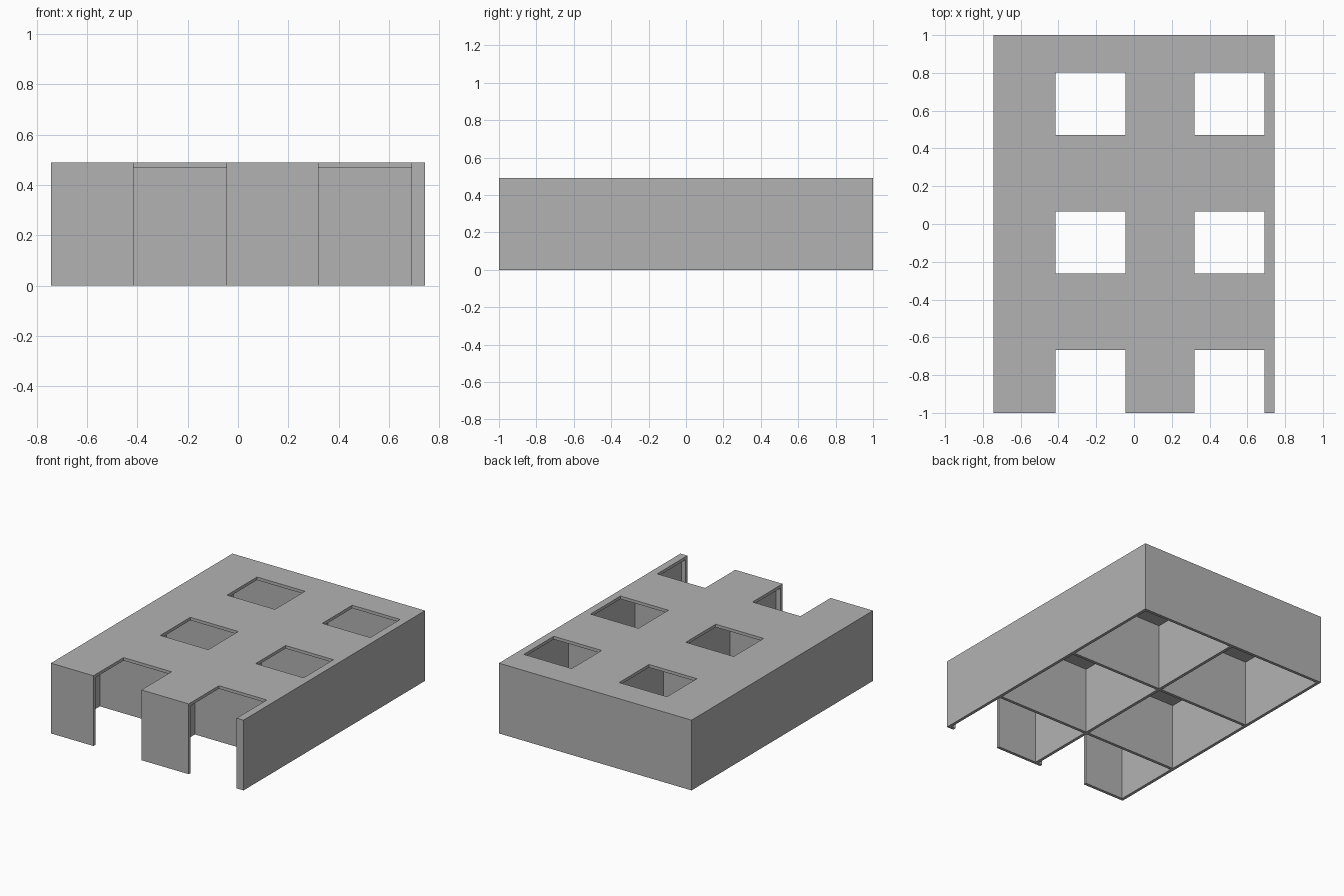
import bpy
import bmesh

if "Cube" in bpy.data.objects:
    bpy.data.objects.remove(bpy.data.objects["Cube"], do_unlink=True)

HALF_X, HALF_Y, HEIGHT = 0.743, 1.0, 0.49
WALL = 0.021
PITCH = 0.735
MARGIN = 0.1


def boxes_object(name, boxes):
    """Mesh object made of boxes given as (low corner, high corner)."""
    bm = bmesh.new()
    for lo, hi in boxes:
        cube = bmesh.ops.create_cube(bm, size=1)
        for v in cube["verts"]:
            v.co = [hi[i] if v.co[i] > 0 else lo[i] for i in range(3)]
    mesh = bpy.data.meshes.new(name)
    bm.to_mesh(mesh)
    bm.free()
    obj = bpy.data.objects.new(name, mesh)
    bpy.context.collection.objects.link(obj)
    return obj


# Solid block that becomes the open-bottomed shell
shell = boxes_object("compartment_shell",
                     [((-HALF_X, -HALF_Y, 0), (HALF_X, HALF_Y, HEIGHT))])

# Two by three compartments, the front row shorter; one window over each
cells, windows = [], []
for col in range(2):
    x0 = -HALF_X + WALL if col == 0 else WALL / 2
    x1 = -WALL / 2 if col == 0 else HALF_X - WALL
    wx = -0.415 + col * PITCH
    for row in range(3):
        front = row == 2
        y1 = HALF_Y - WALL - row * PITCH
        y0 = -HALF_Y + WALL if front else y1 - PITCH + WALL
        cells.append(((x0, y0, -MARGIN), (x1, y1, HEIGHT - WALL)))
        wy = 0.802 - row * PITCH
        # Front windows run out through the front wall down to the ground
        w0 = -HALF_Y - MARGIN if front else wy - 0.33
        z0 = -2 * MARGIN if front else HEIGHT - MARGIN
        windows.append(((wx, w0, z0), (wx + 0.37, wy, HEIGHT + MARGIN)))

# Carve the compartments, then the windows
for name, boxes in (("compartment_cutter", cells), ("window_cutter", windows)):
    cutter = boxes_object(name, boxes)
    cutter.hide_render = True
    mod = shell.modifiers.new(name, "BOOLEAN")
    mod.operation = "DIFFERENCE"
    mod.solver = "EXACT"
    mod.object = cutter
    bpy.context.view_layer.objects.active = shell
    bpy.ops.object.modifier_apply(modifier=mod.name)
    bpy.data.objects.remove(cutter, do_unlink=True)

# Single flat grey
grey = bpy.data.materials.new("plain_grey")
grey.use_nodes = True
colour = (0.45, 0.45, 0.45, 1)
grey.diffuse_color = colour
grey.node_tree.nodes["Principled BSDF"].inputs["Base Color"].default_value = colour
shell.data.materials.clear()
shell.data.materials.append(grey)
